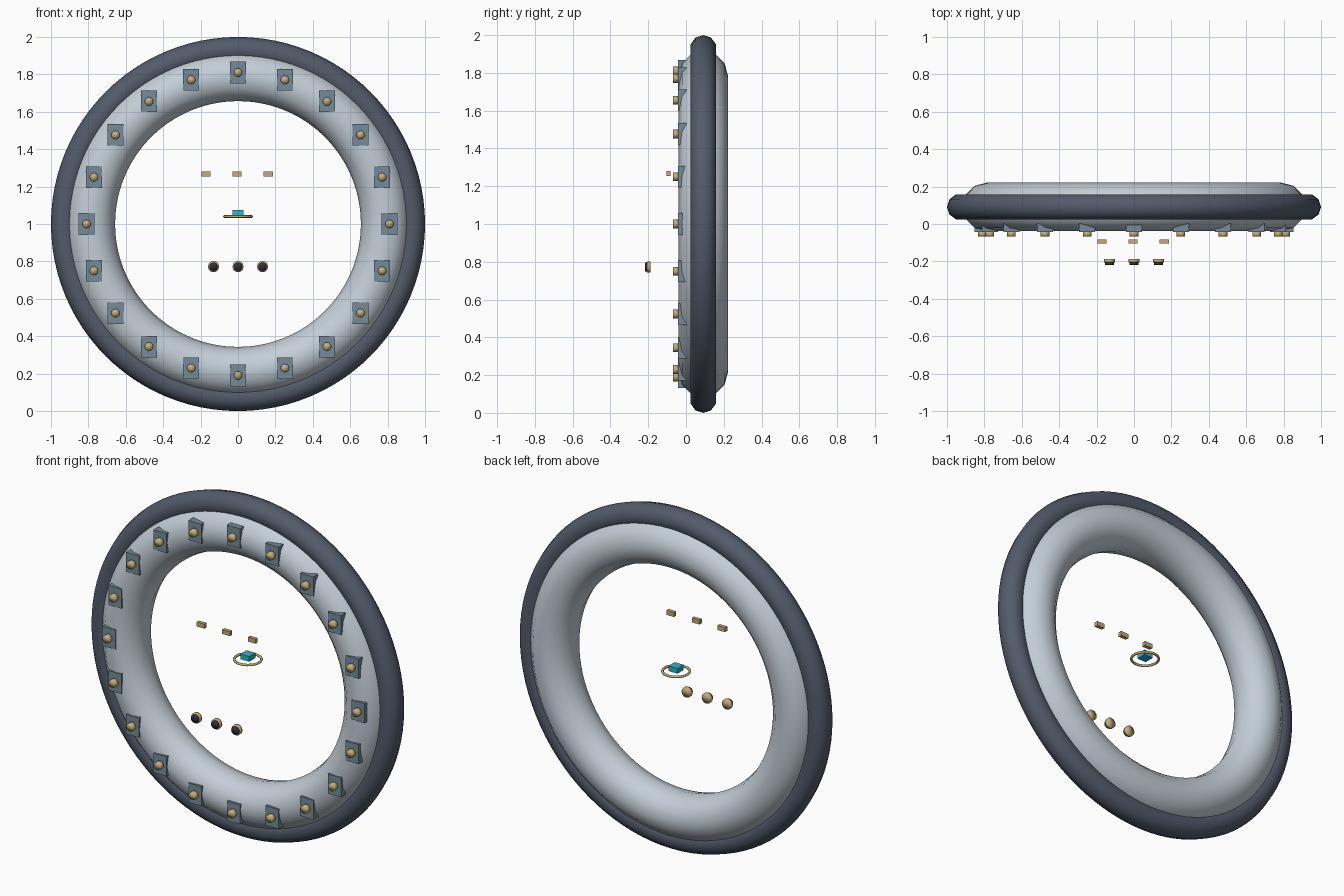
import bpy, math
from math import pi, cos, sin

if "Cube" in bpy.data.objects:
    bpy.data.objects.remove(bpy.data.objects["Cube"])


def material(name, r, g, b):
    m = bpy.data.materials.new(name)
    m.use_nodes = True
    m.diffuse_color = (r, g, b, 1)
    m.node_tree.nodes["Principled BSDF"].inputs["Base Color"].default_value = (r, g, b, 1)
    return m


PALE = material("pale_metal", 0.55, 0.62, 0.68)
DARK = material("dark_slate", 0.085, 0.105, 0.145)
STEEL = material("blue_steel", 0.18, 0.26, 0.32)
GOLD = material("brass", 0.55, 0.42, 0.19)
CYAN = material("cyan_glow", 0.03, 0.46, 0.58)
LENS = material("dark_lens", 0.03, 0.03, 0.05)

CENTRE_Y = 0.0915
FACING = (pi / 2, 0, 0)      # turns the z axis to point along y


def finish(name, mat, smooth=False):
    ob = bpy.context.object
    ob.name = name
    ob.data.materials.append(mat)
    if smooth:
        bpy.ops.object.shade_smooth()
    return ob


def torus(name, mat, loc, major, minor, segs, sides, rot=(0, 0, 0)):
    bpy.ops.mesh.primitive_torus_add(location=loc, rotation=rot, major_radius=major,
                                     minor_radius=minor, major_segments=segs,
                                     minor_segments=sides)
    return finish(name, mat, True)


def box(name, mat, loc, size):
    bpy.ops.mesh.primitive_cube_add(size=1, location=loc)
    bpy.context.object.scale = size
    bpy.ops.object.transform_apply(location=False, rotation=False, scale=True)
    return finish(name, mat)


def disc(name, mat, loc, radius, depth):
    bpy.ops.mesh.primitive_cylinder_add(vertices=12, radius=radius, depth=depth,
                                        location=loc, rotation=FACING)
    return finish(name, mat, True)


# Main ring and its dark outer rim
torus("main_ring", PALE, (0, CENTRE_Y, 1), 0.787, 0.13, 96, 12, FACING)
torus("outer_rim", DARK, (0, CENTRE_Y, 1), 0.93, 0.07, 96, 10, FACING)

# Upright blocks around the ring, each with a brass stud
COUNT = 20
for i in range(COUNT):
    a = 2 * pi * i / COUNT
    x, z = 0.81 * cos(a), 1 + 0.81 * sin(a)
    box(f"ring_block_{i + 1}", STEEL, (x, -0.02, z), (0.085, 0.044, 0.115))
    disc(f"block_stud_{i + 1}", GOLD, (x, -0.053, z), 0.023, 0.03)

# Row of small brass bars
for i in (-1, 0, 1):
    box(f"brass_bar_{i + 2}", GOLD, (-0.005 + 0.166 * i, -0.093, 1.268), (0.05, 0.021, 0.026))

# Row of brass dials with dark lenses
for i in (-1, 0, 1):
    disc(f"dial_{i + 2}", GOLD, (0.131 * i, -0.197, 0.772), 0.03, 0.018)
    disc(f"dial_lens_{i + 2}", LENS, (0.131 * i, -0.211, 0.772), 0.023, 0.014)

# Floating core: flat brass ring with a cyan block
torus("core_ring", GOLD, (0, CENTRE_Y, 1.04), 0.073, 0.007, 32, 8)
box("core_block", CYAN, (0, CENTRE_Y, 1.059), (0.058, 0.058, 0.03))
